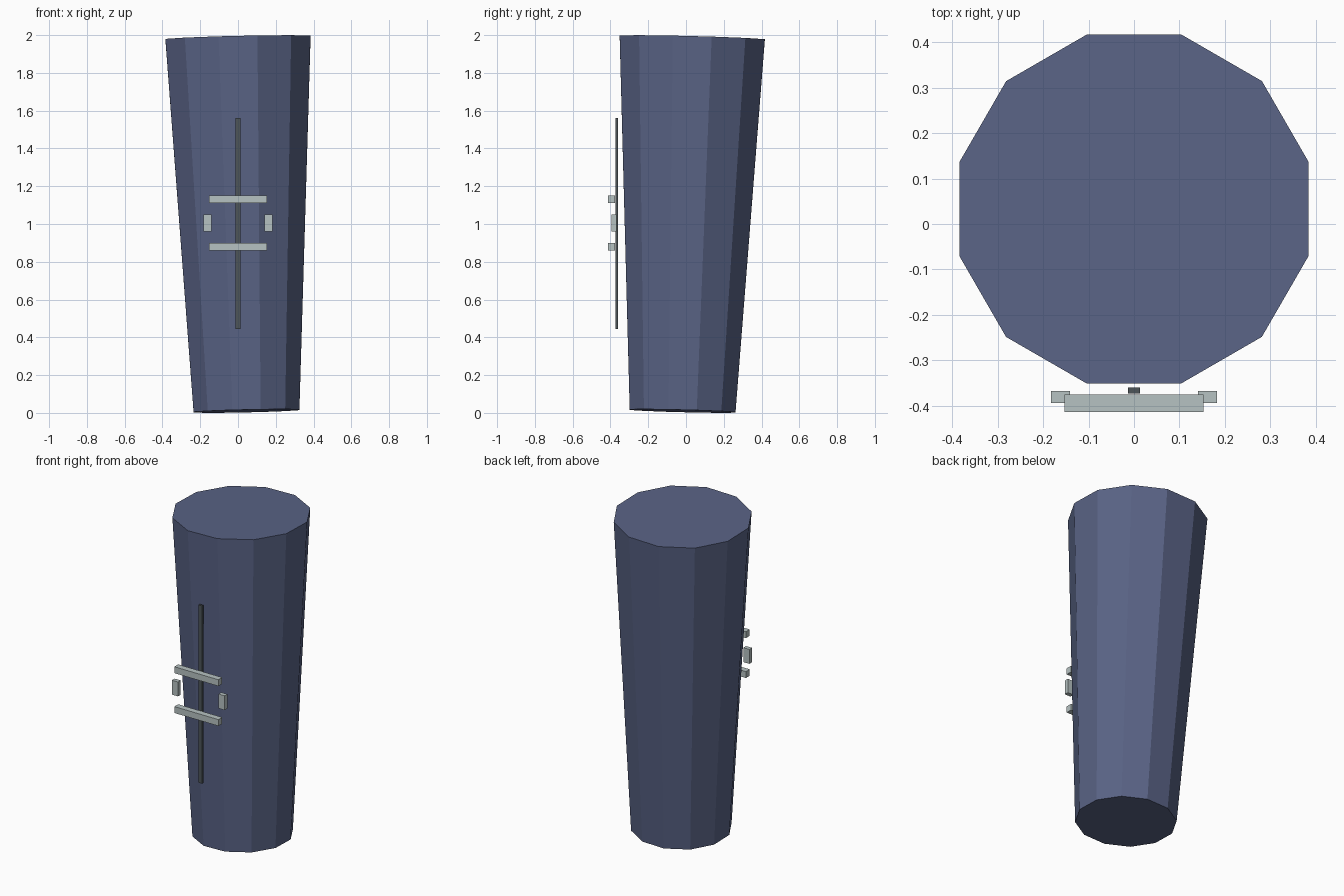
import bpy, math
from mathutils import Vector, Matrix

if "Cube" in bpy.data.objects:
    bpy.data.objects.remove(bpy.data.objects["Cube"])


def material(name, rgb):
    m = bpy.data.materials.new(name)
    m.diffuse_color = (*rgb, 1)
    m.use_nodes = True
    m.node_tree.nodes["Principled BSDF"].inputs["Base Color"].default_value = m.diffuse_color
    return m


BLUE = material("slate_blue", (0.10, 0.125, 0.235))
SILVER = material("pale_grey", (0.47, 0.54, 0.54))
DARK = material("dark_grey", (0.075, 0.09, 0.098))


def box(name, lo, hi, mat):
    lo, hi = Vector(lo), Vector(hi)
    bpy.ops.mesh.primitive_cube_add(size=1, location=(lo + hi) / 2)
    ob = bpy.context.object
    ob.name = name
    ob.scale = hi - lo
    ob.data.materials.append(mat)


# Tapered, slightly leaning twelve-sided body
bottom = Vector((0.045, -0.018, 0.010))
top = Vector((0.0, 0.033, 1.986))
axis = top - bottom
bpy.ops.mesh.primitive_cone_add(vertices=12, radius1=0.29, radius2=0.398,
                                depth=axis.length)
body = bpy.context.object
body.name = "tapered_body"
body.data.transform(Matrix.Rotation(math.radians(15), 4, 'Z'))
lean = Vector((0, 0, 1)).rotation_difference(axis)
body.matrix_world = Matrix.Translation((top + bottom) / 2) @ lean.to_matrix().to_4x4()
body.data.materials.append(BLUE)

# Thin vertical seam strip on the front
box("front_strip", (-0.013, -0.373, 0.445), (0.013, -0.360, 1.56), DARK)

# Buckle frame: two cross bars and two side blocks
for name, z in (("upper_bar", 1.13), ("lower_bar", 0.88)):
    box(name, (-0.153, -0.413, z - 0.02), (0.153, -0.375, z + 0.02), SILVER)
for name, x in (("left_block", -0.162), ("right_block", 0.162)):
    box(name, (x - 0.021, -0.394, 0.96), (x + 0.021, -0.367, 1.05), SILVER)
